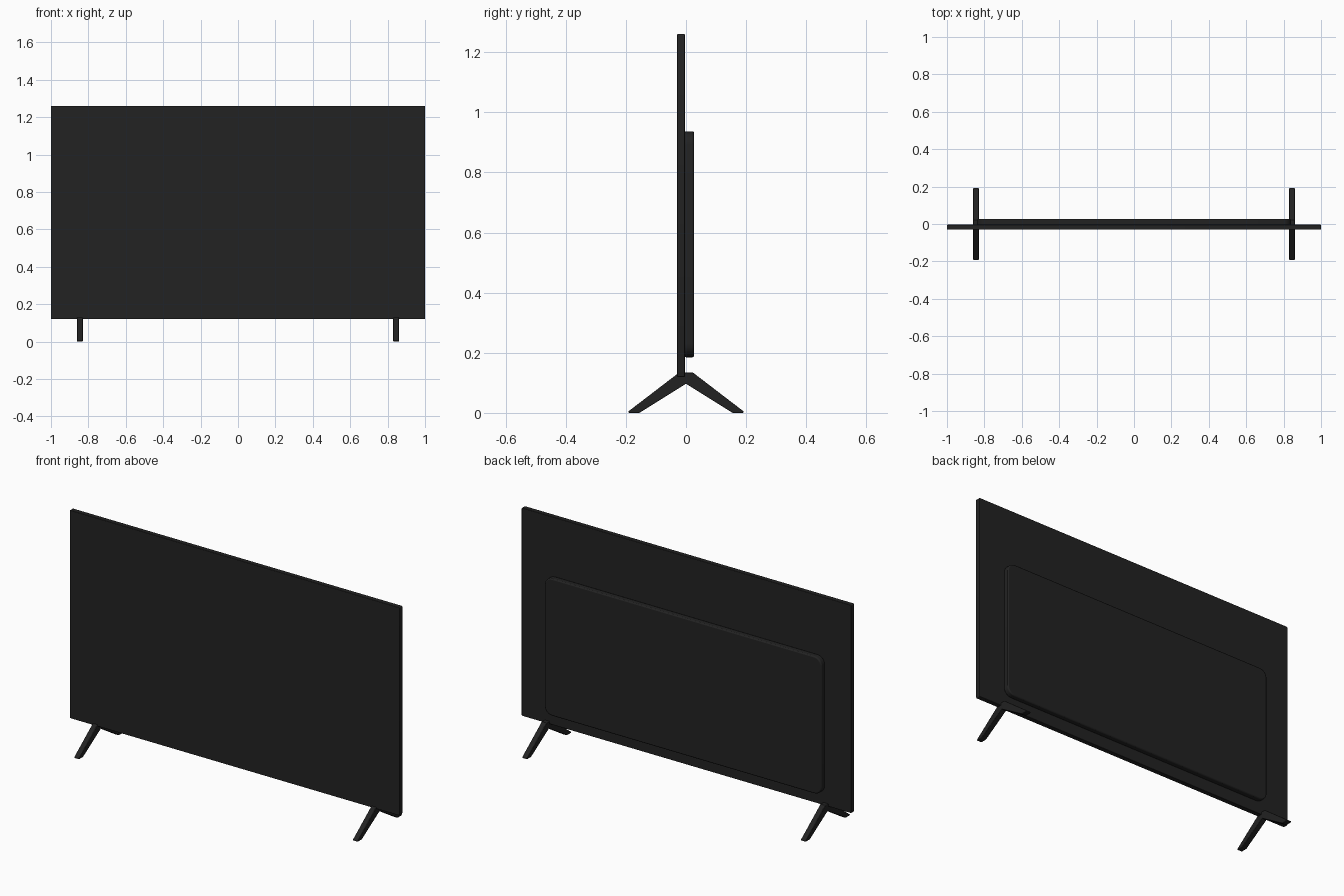
import bpy, bmesh, math
from mathutils import Vector

cube = bpy.data.objects.get("Cube")
if cube:
    bpy.data.objects.remove(cube, do_unlink=True)


def material(name, rgb):
    m = bpy.data.materials.new(name)
    m.use_nodes = True
    m.diffuse_color = (*rgb, 1)
    m.node_tree.nodes["Principled BSDF"].inputs["Base Color"].default_value = (*rgb, 1)
    return m


black = material("matte_black", (0.016, 0.016, 0.016))


def extrude_profile(name, points, direction, bevel, segments=2):
    """Extrude a closed outline along a direction and soften its edges."""
    bm = bmesh.new()
    face = bm.faces.new([bm.verts.new(p) for p in points])
    grown = bmesh.ops.extrude_face_region(bm, geom=[face])["geom"]
    bmesh.ops.translate(bm, vec=Vector(direction),
                        verts=[g for g in grown if isinstance(g, bmesh.types.BMVert)])
    bmesh.ops.recalc_face_normals(bm, faces=bm.faces)
    mesh = bpy.data.meshes.new(name)
    bm.to_mesh(mesh)
    bm.free()
    mesh.materials.append(black)
    obj = bpy.data.objects.new(name, mesh)
    bpy.context.collection.objects.link(obj)
    mod = obj.modifiers.new("soft_edges", "BEVEL")
    mod.width = bevel
    mod.segments = segments
    mod.limit_method = "ANGLE"
    mod.angle_limit = math.radians(40)
    bpy.ops.object.select_all(action="DESELECT")
    obj.select_set(True)
    bpy.context.view_layer.objects.active = obj
    bpy.ops.object.shade_smooth_by_angle(angle=math.radians(35))
    return obj


def rounded_rect(half_x, z0, z1, y, radius, steps=6):
    """Outline in the xz plane with round corners."""
    points = []
    corners = [(half_x, z1), (-half_x, z1), (-half_x, z0), (half_x, z0)]
    for i, (cx, cz) in enumerate(corners):
        ox = cx - math.copysign(radius, cx)
        oz = cz - radius if cz == z1 else cz + radius
        for k in range(steps + 1):
            a = math.radians(90) * (i + k / steps)
            points.append((ox + radius * math.cos(a), y, oz + radius * math.sin(a)))
    return points


# Thin screen panel
extrude_profile("screen_panel", rounded_rect(1, 0.12, 1.26, -0.03, 0.004, 2),
                (0, 0.026, 0), 0.002)

# Electronics housing on the back
extrude_profile("rear_housing", rounded_rect(0.84, 0.185, 0.937, -0.006, 0.045),
                (0, 0.033, 0), 0.006)

# Splayed legs, one bent bracket per side
half = [(0.022, 0.135), (0.193, 0.004), (0.19, 0), (0.155, 0)]
outline = half + [(0, 0.097)] + [(-y, z) for y, z in reversed(half)]
for side, x in (("left", 0.845), ("right", -0.845)):
    extrude_profile(side + "_leg", [(x - 0.015, y, z) for y, z in outline],
                    (0.03, 0, 0), 0.003)
